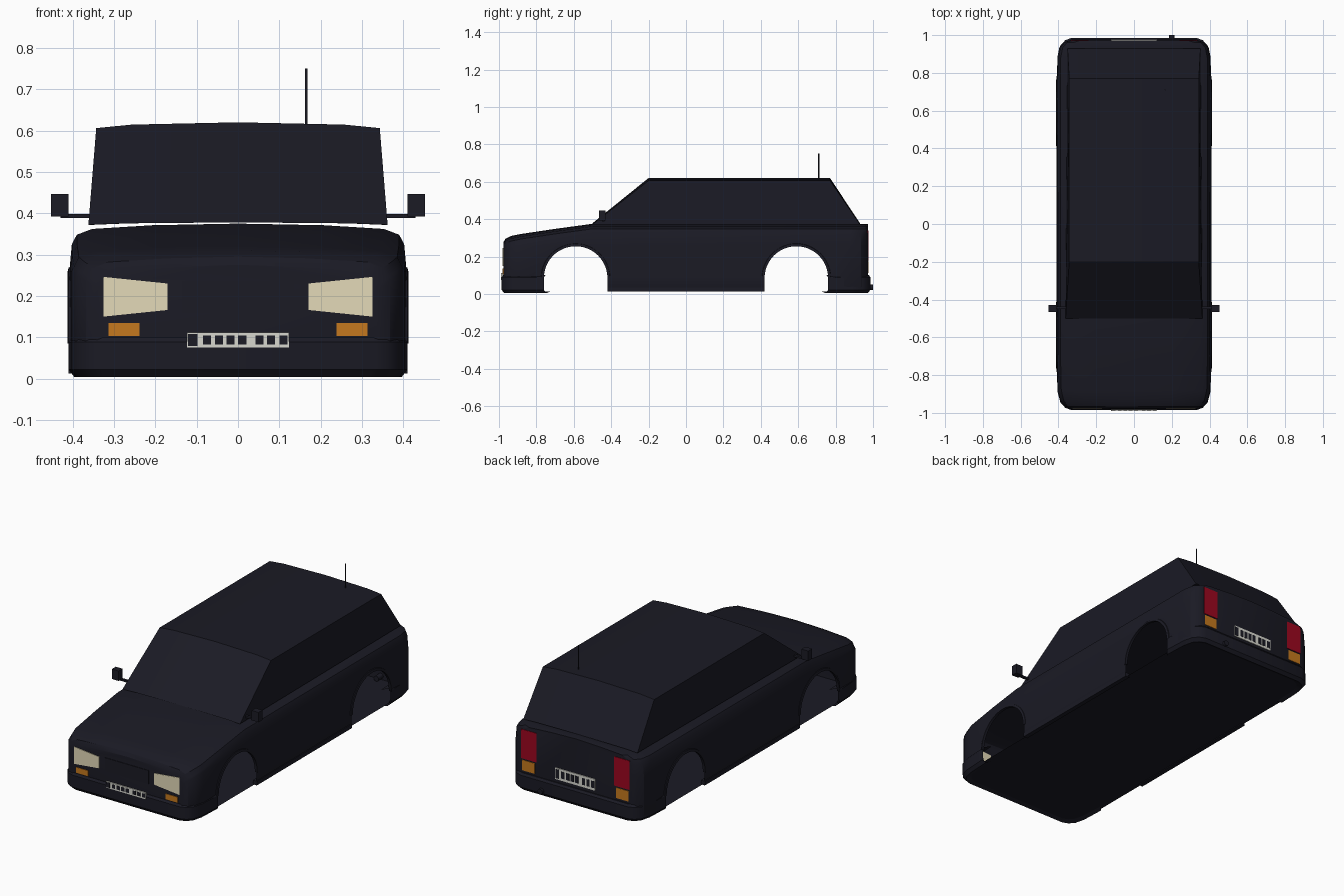
import bpy, bmesh, math

if "Cube" in bpy.data.objects:
    bpy.data.objects.remove(bpy.data.objects["Cube"])


def material(name, rgb):
    m = bpy.data.materials.new(name)
    m.use_nodes = True
    m.diffuse_color = (*rgb, 1)
    m.node_tree.nodes["Principled BSDF"].inputs["Base Color"].default_value = (*rgb, 1)
    return m


PAINT = material("midnight paint", (0.0105, 0.0105, 0.018))
CREAM = material("headlight cream", (0.77, 0.70, 0.48))
AMBER = material("indicator amber", (0.56, 0.19, 0.013))
RED = material("tail light red", (0.33, 0.002, 0.014))
WHITE = material("plate white", (0.68, 0.68, 0.62))


def finish(name, bm, mat, smooth=None):
    bmesh.ops.recalc_face_normals(bm, faces=bm.faces[:])
    mesh = bpy.data.meshes.new(name)
    bm.to_mesh(mesh)
    bm.free()
    mesh.materials.append(mat)
    ob = bpy.data.objects.new(name, mesh)
    bpy.context.collection.objects.link(ob)
    if smooth:
        shade(ob, smooth)
    return ob


def select(ob):
    bpy.ops.object.select_all(action='DESELECT')
    ob.select_set(True)
    bpy.context.view_layer.objects.active = ob


def shade(ob, degrees):
    select(ob)
    bpy.ops.object.shade_smooth_by_angle(angle=math.radians(degrees))


def loft(name, sections, mat, smooth=None, solid=True):
    """Skin rows of points: capped closed rings, or an open sheet."""
    bm = bmesh.new()
    rings = [[bm.verts.new(p) for p in s] for s in sections]
    n = len(rings[0])
    for a, b in zip(rings, rings[1:]):
        for i in range(n if solid else n - 1):
            j = (i + 1) % n
            bm.faces.new((a[i], a[j], b[j], b[i]))
    if solid:
        bm.faces.new(rings[0])
        bm.faces.new(rings[-1])
    return finish(name, bm, mat, smooth)


def box(name, x, y, z, mat):
    ring = lambda h: [(x[0], y[0], h), (x[1], y[0], h), (x[1], y[1], h), (x[0], y[1], h)]
    return loft(name, [ring(z[0]), ring(z[1])], mat)


def mirrored(half):
    """Complete half an outline across the centre line."""
    return half + [(-p[0], *p[1:]) for p in reversed(half) if p[0] > 0]


# Lower body: cross-sections along the length, as (y, half width, top height)
def body_section(y, w, h):
    return mirrored([(w - 0.01, y, 0.015), (w, y, 0.04), (w, y, min(0.26, h - 0.06)),
                     (w - 0.006, y, h - 0.05), (w - 0.018, y, h - 0.027),
                     (w - 0.055, y, h - 0.013), (w - 0.2, y, h - 0.004), (0, y, h)])


stations = [(-0.977, 0.34, 0.275), (-0.965, 0.368, 0.295), (-0.935, 0.39, 0.31),
            (-0.88, 0.403, 0.321), (-0.7, 0.407, 0.348), (-0.5, 0.408, 0.375),
            (0.88, 0.406, 0.375), (0.935, 0.395, 0.375), (0.962, 0.37, 0.375), (0.972, 0.34, 0.373)]
body = loft("body", [body_section(*s) for s in stations], PAINT)

# Wheel arches cut through the sides, each with a raised lip
ARCH_Z, ARCH_R = 0.085, 0.17
arc = [math.pi * i / 24 for i in range(25)]
for label, cy in (("front", -0.59), ("rear", 0.59)):
    outline = [(cy + ARCH_R * math.cos(a), ARCH_Z + ARCH_R * math.sin(a)) for a in arc]
    outline += [(cy - ARCH_R, -0.1), (cy + ARCH_R, -0.1)]
    cutter = loft("arch_cutter", [[(x, y, z) for y, z in outline] for x in (-0.6, 0.6)], PAINT)
    cutter.hide_render = True
    select(body)
    mod = body.modifiers.new("arch", 'BOOLEAN')
    mod.operation, mod.solver, mod.object = 'DIFFERENCE', 'EXACT', cutter
    bpy.ops.object.modifier_apply(modifier=mod.name)
    bpy.data.objects.remove(cutter)
    for side, s in (("left", 1), ("right", -1)):
        rings = [[(s * x, cy + r * math.cos(a), ARCH_Z + r * math.sin(a))
                  for x, r in ((0.398, ARCH_R), (0.413, ARCH_R), (0.41, 0.183), (0.398, 0.188))]
                 for a in arc]
        loft(f"{label}_{side}_arch_lip", rings, PAINT, 30)

# The body is a hollow shell: drop the tunnel walls and underside left by the cuts
bm = bmesh.new()
bm.from_mesh(body.data)
inner = []
for f in bm.faces:
    c = f.calc_center_median()
    if abs(c.x) < 0.2 and abs(c.y) < 0.95 and c.z < 0.262:
        inner.append(f)
bmesh.ops.delete(bm, geom=inner, context='FACES')
bm.to_mesh(body.data)
bm.free()
shade(body, 30)

# Bumpers: thin bands wrapping round both ends, with a curled lower edge
plan = [(0.41, 0.76), (0.404, 0.89), (0.39, 0.945), (0.364, 0.973), (0.33, 0.986)]
profile = [(0.035, 0.013), (0.014, 0.004), (0, 0.022), (0, 0.088), (0.008, 0.1), (0.035, 0.1)]
for label, s in (("front", -1), ("rear", 1)):
    loft(f"{label}_bumper", [[(x * (1 - 2.4 * i), s * (y - i), z) for i, z in profile]
                             for x, y in mirrored(plan)], PAINT, 30, solid=False)

# Flat floor sheet closing the underside
bm = bmesh.new()
edge = [(x - 0.012, y - 0.02) for x, y in plan]
half = [(x, -y) for x, y in reversed(edge)] + edge
bm.faces.new([bm.verts.new((x, y, 0.016)) for x, y in mirrored(half)])
finish("floor", bm, PAINT)

# Sills between the arches
for side, s in (("left", 1), ("right", -1)):
    box(f"{side}_sill", (s * 0.385, s * 0.41), (-0.42, 0.42), (0.012, 0.035), PAINT)

# Cabin with a gently crowned roof and raked ends
bm = bmesh.new()
crown = [(-1, 0), (-0.75, 0.6), (0, 1), (0.75, 0.6), (1, 0)]
rows = [[bm.verts.new((w * u, y, z + c * k)) for u, k in crown]
        for y, w, z, c in ((-0.5, 0.362, 0.372, 0.006), (-0.2, 0.343, 0.606, 0.014),
                           (0.77, 0.343, 0.606, 0.014), (0.93, 0.352, 0.372, 0.006))]
for a, b in zip(rows, rows[1:] + rows[:1]):
    for i in range(len(crown) - 1):
        bm.faces.new((a[i], a[i + 1], b[i + 1], b[i]))
for end in (0, -1):
    bm.faces.new([r[end] for r in rows])
finish("cabin", bm, PAINT, 20)

# Door mirrors on arms
for side, s in (("left", 1), ("right", -1)):
    box(f"{side}_mirror_arm", (s * 0.35, s * 0.43), (-0.45, -0.436), (0.388, 0.398), PAINT)
    box(f"{side}_mirror", (s * 0.41, s * 0.452), (-0.465, -0.43), (0.392, 0.447), PAINT)


# Round parts: aerial and exhaust pipe
def rod(name, r, start, axis, length):
    ring = []
    for t in (0, length):
        pts = []
        for i in range(12):
            u, v = r * math.cos(i * math.pi / 6), r * math.sin(i * math.pi / 6)
            d = (u, v, t) if axis == "z" else (u, t, v)
            pts.append(tuple(p + q for p, q in zip(start, d)))
        ring.append(pts)
    loft(name, ring, PAINT, 40)


rod("aerial", 0.003, (0.165, 0.71, 0.6), "z", 0.15)
rod("exhaust_pipe", 0.015, (0.2, 0.93, 0.035), "y", 0.07)


# Lamps: thin flat plates given as (x, low, high) edges at the face position y
def lamp(name, columns, y, s, mat):
    t = math.copysign(0.007, -y)
    loft(name, [[(s * x, y, lo), (s * x, y, hi), (s * x, y + t, hi), (s * x, y + t, lo)]
                for x, lo, hi in columns], mat)


for side, s in (("left", 1), ("right", -1)):
    lamp(f"{side}_headlight", [(0.17, 0.166, 0.23), (0.325, 0.15, 0.246)], -0.98, s, CREAM)
    lamp(f"{side}_front_indicator", [(0.238, 0.103, 0.135), (0.313, 0.103, 0.135)], -0.98, s, AMBER)
    lamp(f"{side}_tail_light", [(0.24, 0.178, 0.34), (0.333, 0.178, 0.34)], 0.975, s, RED)
    lamp(f"{side}_rear_indicator", [(0.25, 0.112, 0.17), (0.327, 0.112, 0.17)], 0.975, s, AMBER)

# Grille panel
box("grille_panel", (-0.135, 0.135), (-0.98, -0.974), (0.16, 0.235), PAINT)

# Registration plates with plain dark blocks
blocks = (-0.075, -0.046, -0.018, 0.01, 0.052, 0.08, 0.11)
for label, s, y, z, half in (("front", -1, 0.988, 0.093, 0.018), ("rear", 1, 0.976, 0.15, 0.032)):
    box(f"{label}_plate", (-0.123, 0.123), (s * (y - 0.006), s * y), (z - half, z + half), WHITE)
    depth = (s * (y - 0.002), s * (y + 0.001))
    box(f"{label}_plate_band", (s * 0.121, s * 0.098), depth, (z - half * 0.8, z + half * 0.8), PAINT)
    for i, x in enumerate(blocks):
        box(f"{label}_plate_block_{i + 1}", (-s * x - 0.01, -s * x + 0.01), depth,
            (z - half * 0.6, z + half * 0.6), PAINT)
